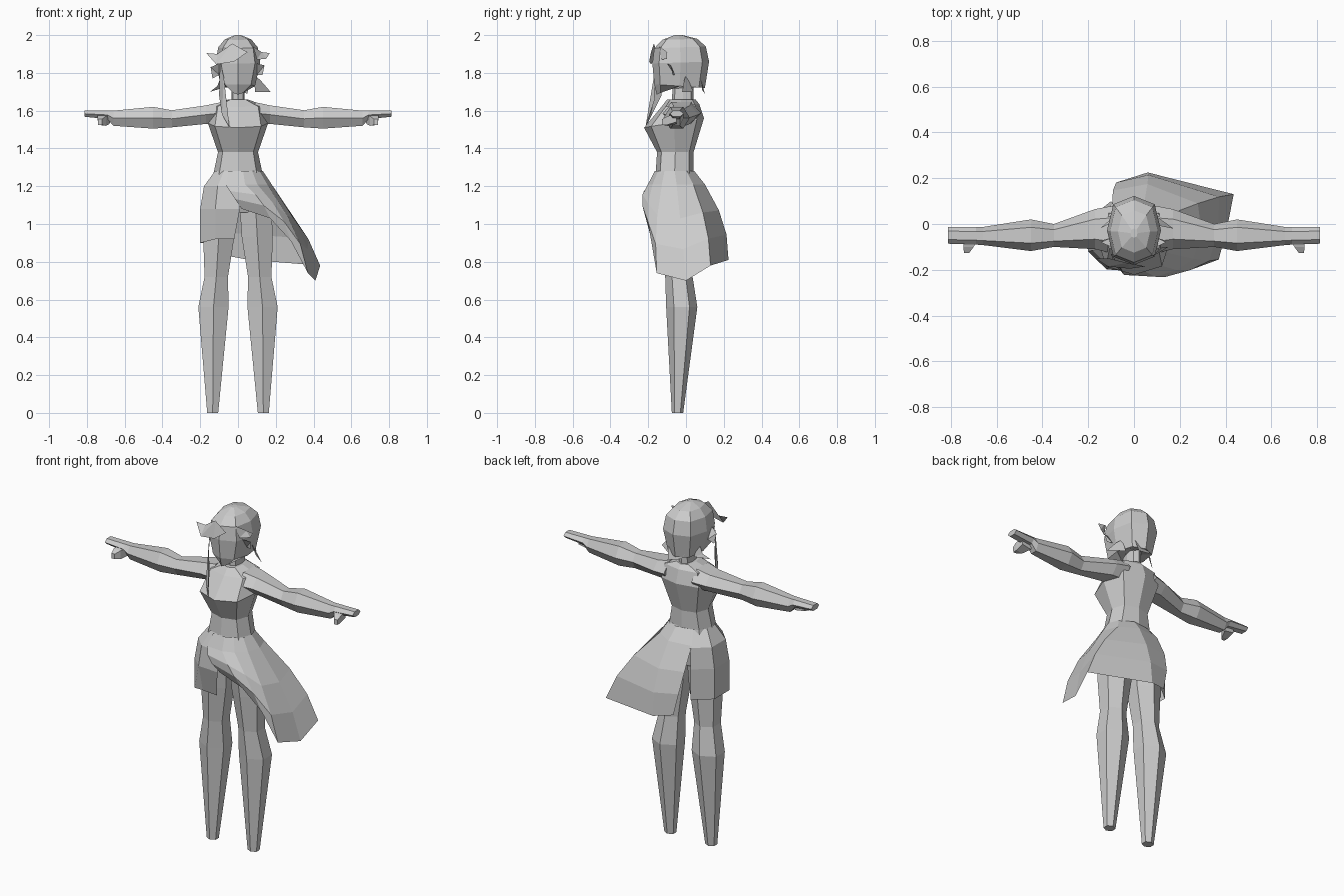
import bpy, bmesh, math
from mathutils import Vector

grey = bpy.data.materials.new("plain_grey")
grey.diffuse_color = (0.6, 0.6, 0.6, 1)


def finish(name, bm, mirror=False):
    bmesh.ops.recalc_face_normals(bm, faces=bm.faces)
    me = bpy.data.meshes.new(name)
    bm.to_mesh(me)
    bm.free()
    me.materials.append(grey)
    ob = bpy.data.objects.new(name, me)
    bpy.context.collection.objects.link(ob)
    if mirror:
        ob.modifiers.new("mirror", 'MIRROR').use_axis[0] = True
    return ob


def loft(name, rings, closed=True, mirror=False):
    """Skin consecutive rings of points; closed rings get end caps."""
    bm = bmesh.new()
    vs = [[bm.verts.new(p) for p in r] for r in rings]
    n = len(vs[0])
    for a, b in zip(vs, vs[1:]):
        for i in range(n if closed else n - 1):
            j = (i + 1) % n
            bm.faces.new((a[i], a[j], b[j], b[i]))
    if closed:
        bm.faces.new(vs[0])
        bm.faces.new(vs[-1])
    return finish(name, bm, mirror)


def body_ring(zf, zb, rx, yf, yb, n=8, cx=0):
    """Horizontal ring with a point at front and back; z tilts front to back."""
    c, r = (yf + yb) / 2, (yb - yf) / 2
    pts = []
    for i in range(n):
        a = 2 * math.pi * i / n - math.pi / 2
        s = math.sin(a)
        k = 1.08 if abs(s) < 0.9 and abs(s) > 0.1 and n == 8 else 1
        pts.append((cx + rx * k * math.cos(a), c + r * k * s,
                    zf + (zb - zf) * (s + 1) / 2))
    return pts


# Torso, neck
loft("torso", [body_ring(*r) for r in [
    (1.06, 1.06, .13, -.13, .04), (1.2, 1.2, .15, -.17, .06),
    (1.28, 1.28, .127, -.16, .04), (1.38, 1.38, .106, -.153, .04),
    (1.51, 1.56, .16, -.222, .095), (1.62, 1.635, .14, -.13, .07),
    (1.66, 1.66, .05, -.1, .05)]])
loft("neck", [body_ring(*r) for r in [
    (1.63, 1.63, .036, -.075, .04), (1.76, 1.76, .034, -.07, .04)]])

# Head with hair cap
loft("head", [body_ring(*r) for r in [
    (1.685, 1.75, .035, -.155, .02), (1.74, 1.72, .09, -.168, .1),
    (1.85, 1.86, .118, -.178, .122), (1.93, 1.94, .105, -.168, .105),
    (1.975, 1.98, .07, -.125, .06), (2.0, 2.0, .015, -.06, -.02)]])

# Legs: six sides, edge at the front
loft("leg", [body_ring(z, z, hx / .866, yf, yb, 6, cx) for z, cx, hx, yf, yb in [
    (0, .134, .029, -.075, -.015), (.56, .13, .08, -.105, .06),
    (.72, .115, .062, -.11, .035), (.93, .102, .082, -.13, .045),
    (1.15, .09, .085, -.15, .06)]], mirror=True)


# Arms and hands: six sides, flat on top
def arm_ring(x, z0, z1, y0, y1):
    c, r, m, h = (y0 + y1) / 2, (y1 - y0) / 2, (z0 + z1) / 2, (z1 - z0) / 2
    return [(x, c + r * a, m + h * b) for a, b in
            [(1, 0), (.5, 1), (-.5, 1), (-1, 0), (-.5, -1), (.5, -1)]]


loft("arm", [arm_ring(*r) for r in [
    (.09, 1.53, 1.645, -.13, .08), (.17, 1.53, 1.628, -.11, .065),
    (.35, 1.512, 1.602, -.1, .0), (.45, 1.505, 1.62, -.118, .02),
    (.66, 1.52, 1.6, -.092, -.013), (.69, 1.555, 1.6, -.09, -.013),
    (.813, 1.568, 1.6, -.086, -.013)]], mirror=True)
loft("thumb", [
    [(.67, -.05, 1.585), (.74, -.05, 1.585), (.74, -.05, 1.54), (.68, -.05, 1.53)],
    [(.70, -.1, 1.57), (.745, -.1, 1.57), (.74, -.1, 1.525), (.70, -.1, 1.52)],
    [(.72, -.127, 1.555), (.742, -.127, 1.555), (.74, -.127, 1.525), (.72, -.127, 1.525)]],
    mirror=True)


# Short side panel of the skirt
def waist(deg, rx, ry, cy, z):
    a = math.radians(deg)
    return Vector((rx * math.cos(a), cy + ry * math.sin(a), z))


outline = [(0, -.208), (-.12, -.198), (-.2, -.12), (-.2, .02), (-.1, .1)]
angles = [-88, -125, -160, -200, -245]
loft("skirt_panel", [
    [waist(a, .13, .105, -.06, 1.28) for a in angles],
    [(x * .9, (y + .05) * .93 - .05, 1.2) for x, y in outline],
    [(x + (.01 if i == 0 else 0), y, 1.08) for i, (x, y) in enumerate(outline)],
    [(x - (.02 if i == 0 else 0), y + (.04 if i < 2 else 0), .92 - .02 * (i > 1))
     for i, (x, y) in enumerate(outline)]], closed=False)

# Swept overskirt: each column runs from the waist to its own hem point
hem = [(-112, (.02, -.2, 1.08)), (-78, (.17, -.205, 1.03)),
       (-55, (.28, -.18, .91)), (-30, (.37, -.155, .74)), (0, (.41, 0, .70)),
       (35, (.435, .13, .78)), (75, (.06, .225, .81)), (122, (-.05, .19, .83))]
cols = []
for deg, end in hem:
    top = waist(deg, .132, .108, -.06, 1.28)
    hip = waist(deg, .178, .155, -.05, 1.21)
    end = Vector(end)
    out = waist(deg, 1, 1, 0, .5) * .028
    cols.append([top, hip, hip.lerp(end, .38) + out, hip.lerp(end, .7) + out, end])
loft("overskirt", list(zip(*cols)), closed=False)

# Loose hair: flat pointed locks
locks = {
    "fringe_left": [(-.03, -.17, 1.955), (-.11, -.15, 1.9), (-.168, -.15, 1.905),
                    (-.115, -.185, 1.845), (-.02, -.195, 1.86), (.05, -.185, 1.91)],
    "fringe_right": [(.08, -.14, 1.94), (.125, -.1, 1.91), (.168, -.1, 1.905),
                     (.15, -.1, 1.875), (.1, -.13, 1.87)],
    "ear_lock_left": [(-.1, -.1, 1.85), (-.145, -.08, 1.83), (-.135, -.07, 1.77),
                      (-.1, -.06, 1.79)],
    "ear_lock_right": [(.1, -.1, 1.85), (.14, -.08, 1.84), (.13, -.07, 1.79),
                       (.1, -.06, 1.79)],
    "nape_lock_left": [(-.085, 0, 1.79), (-.11, .0, 1.73), (-.148, -.02, 1.70),
                       (-.08, .04, 1.72)],
    "nape_lock_right": [(.085, 0, 1.79), (.12, -.01, 1.76), (.172, -.02, 1.70),
                        (.09, .04, 1.70)],
    "nape_lock_back": [(-.06, .08, 1.76), (.06, .08, 1.76), (.05, .1, 1.69),
                       (-.03, .085, 1.71)],
    "long_strand": [(-.095, -.13, 1.86), (-.075, -.17, 1.78), (-.07, -.165, 1.66),
                    (-.045, -.215, 1.51), (-.085, -.18, 1.58), (-.1, -.13, 1.68)],
}
for name, pts in locks.items():
    bm = bmesh.new()
    bm.faces.new([bm.verts.new(p) for p in pts])
    bmesh.ops.triangulate(bm, faces=bm.faces[:])
    finish(name, bm)
